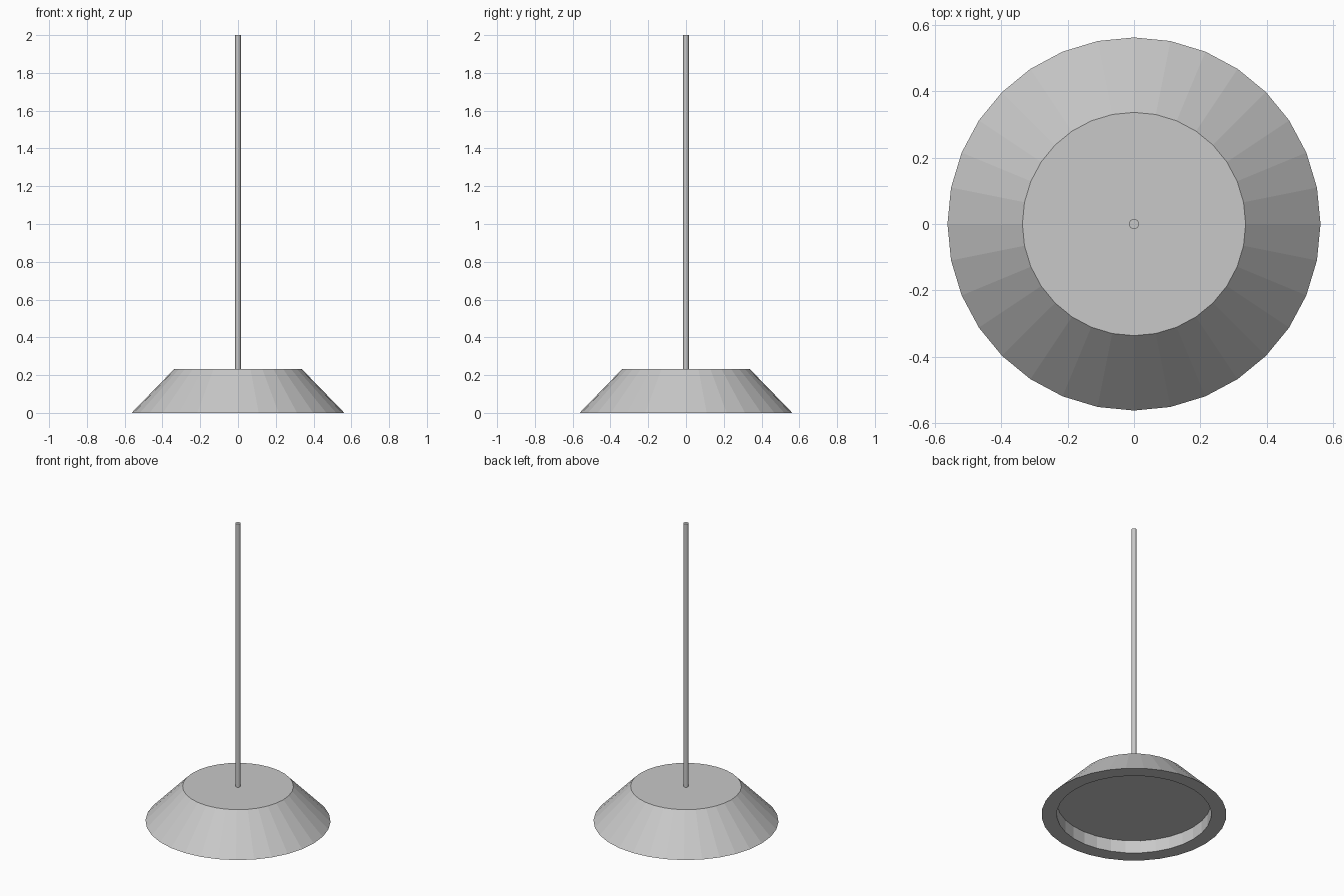
import bpy
import bmesh
import math

cube = bpy.data.objects.get("Cube")
if cube:
    bpy.data.objects.remove(cube, do_unlink=True)

# Single grey material
grey = bpy.data.materials.new("light_grey")
grey.use_nodes = True
colour = (0.58, 0.58, 0.58, 1)
grey.diffuse_color = colour
grey.node_tree.nodes["Principled BSDF"].inputs["Base Color"].default_value = colour


def turned(name, profile, sides):
    """Faceted solid turned about z from (radius, height) rings, capped at both ends."""
    bm = bmesh.new()
    rings = []
    for radius, height in profile:
        angles = [2 * math.pi * i / sides for i in range(sides)]
        rings.append([bm.verts.new((radius * math.cos(a), radius * math.sin(a), height))
                      for a in angles])
    for low, high in zip(rings, rings[1:]):
        for i in range(sides):
            j = (i + 1) % sides
            bm.faces.new((low[i], low[j], high[j], high[i]))
    bm.faces.new(rings[0])
    bm.faces.new(rings[-1])
    bmesh.ops.recalc_face_normals(bm, faces=bm.faces)
    mesh = bpy.data.meshes.new(name)
    bm.to_mesh(mesh)
    bm.free()
    mesh.materials.append(grey)
    obj = bpy.data.objects.new(name, mesh)
    bpy.context.collection.objects.link(obj)
    return obj


# Sloped base with a round recess underneath: recess ceiling, rim, slope, top
turned("base", [(0.47, 0.085), (0.47, 0), (0.563, 0), (0.337, 0.233)], 32)

# Thin upright pole
turned("pole", [(0.0155, 0.233), (0.0155, 2)], 16)
